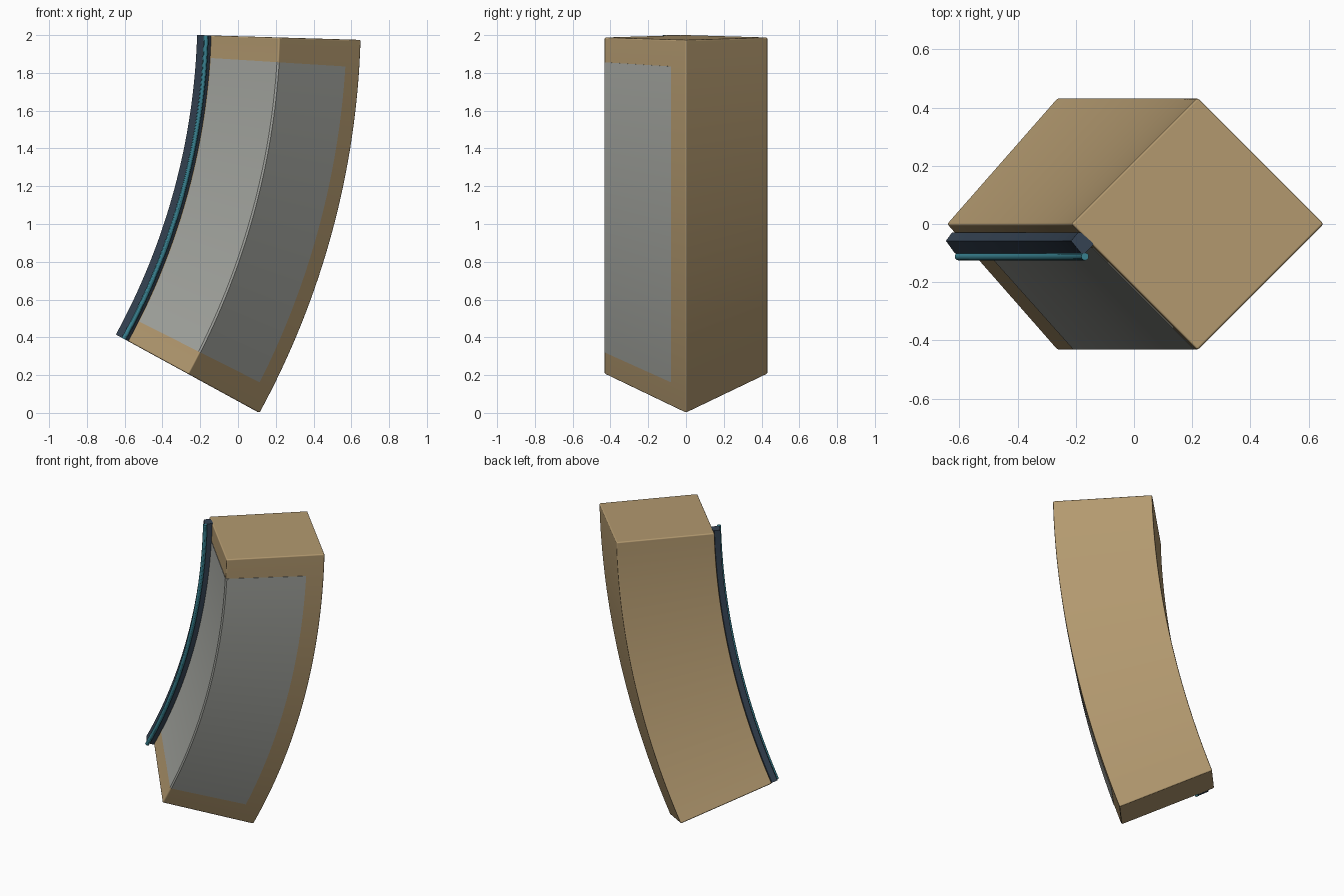
import bpy, bmesh, math

if "Cube" in bpy.data.objects:
    bpy.data.objects.remove(bpy.data.objects["Cube"])

CX, CZ = -3.74, 2.105      # centre of the bend
R = 3.96                   # bend radius of the body axis
A0, A1 = 1.7, 28.65        # end angles below horizontal, degrees


def material(name, rgb):
    m = bpy.data.materials.new(name)
    m.diffuse_color = (*rgb, 1)
    m.use_nodes = True
    m.node_tree.nodes["Principled BSDF"].inputs["Base Color"].default_value = m.diffuse_color
    return m


tan = material("tan", (0.45, 0.32, 0.16))
grey = material("grey", (0.38, 0.39, 0.36))
navy = material("dark navy", (0.035, 0.055, 0.085))
teal = material("teal", (0.04, 0.22, 0.28))


def sweep(name, profile, a0, a1, mat, steps=32, bevel=0):
    """Sweep a closed (radius, y) profile around the bend centre."""
    bm = bmesh.new()
    rings = []
    for i in range(steps + 1):
        a = math.radians(a0 + (a1 - a0) * i / steps)
        rings.append([bm.verts.new((CX + r * math.cos(a), y, CZ - r * math.sin(a)))
                      for r, y in profile])
    n = len(profile)
    for p, q in zip(rings, rings[1:]):
        for j in range(n):
            k = (j + 1) % n
            bm.faces.new((p[j], p[k], q[k], q[j]))
    bm.faces.new(rings[0])
    bm.faces.new(rings[-1][::-1])
    bmesh.ops.recalc_face_normals(bm, faces=bm.faces)
    me = bpy.data.meshes.new(name)
    bm.to_mesh(me)
    bm.free()
    me.materials.append(mat)
    ob = bpy.data.objects.new(name, me)
    bpy.context.collection.objects.link(ob)
    bpy.ops.object.select_all(action='DESELECT')
    ob.select_set(True)
    bpy.context.view_layer.objects.active = ob
    bpy.ops.object.shade_smooth_by_angle(angle=math.radians(30))
    if bevel:
        mod = ob.modifiers.new("soft_edges", 'BEVEL')
        mod.width = bevel
        mod.segments = 2
        mod.limit_method = 'ANGLE'
        mod.harden_normals = True
    return ob


# Curved body with a diamond section
h = 0.434
sweep("body", [(R - h, 0), (R, -h), (R + h, 0), (R, h)], A0, A1, tan, bevel=0.008)

# Thin panel wrapped around the front edge
o, i, edge = 0.437, 0.42, 0.08
sweep("front_panel",
      [(R - o + edge, -edge), (R - 0.006, -0.431), (R + 0.006, -0.431),
       (R + o - edge, -edge), (R + i - edge, -edge), (R, -i), (R - i + edge, -edge)],
      3.6, 26.75, grey)

# Chamfered rail along the inner edge
sweep("rail",
      [(3.525, -0.058), (3.548, -0.03), (3.560, -0.03), (3.600, -0.065),
       (3.600, -0.073), (3.573, -0.101), (3.560, -0.101)],
      A0, A1, navy)

# Round light tube on the rail
sweep("tube",
      [(3.573 + 0.013 * math.cos(t * math.pi / 6), -0.112 + 0.013 * math.sin(t * math.pi / 6))
       for t in range(12)],
      A0, A1, teal)
